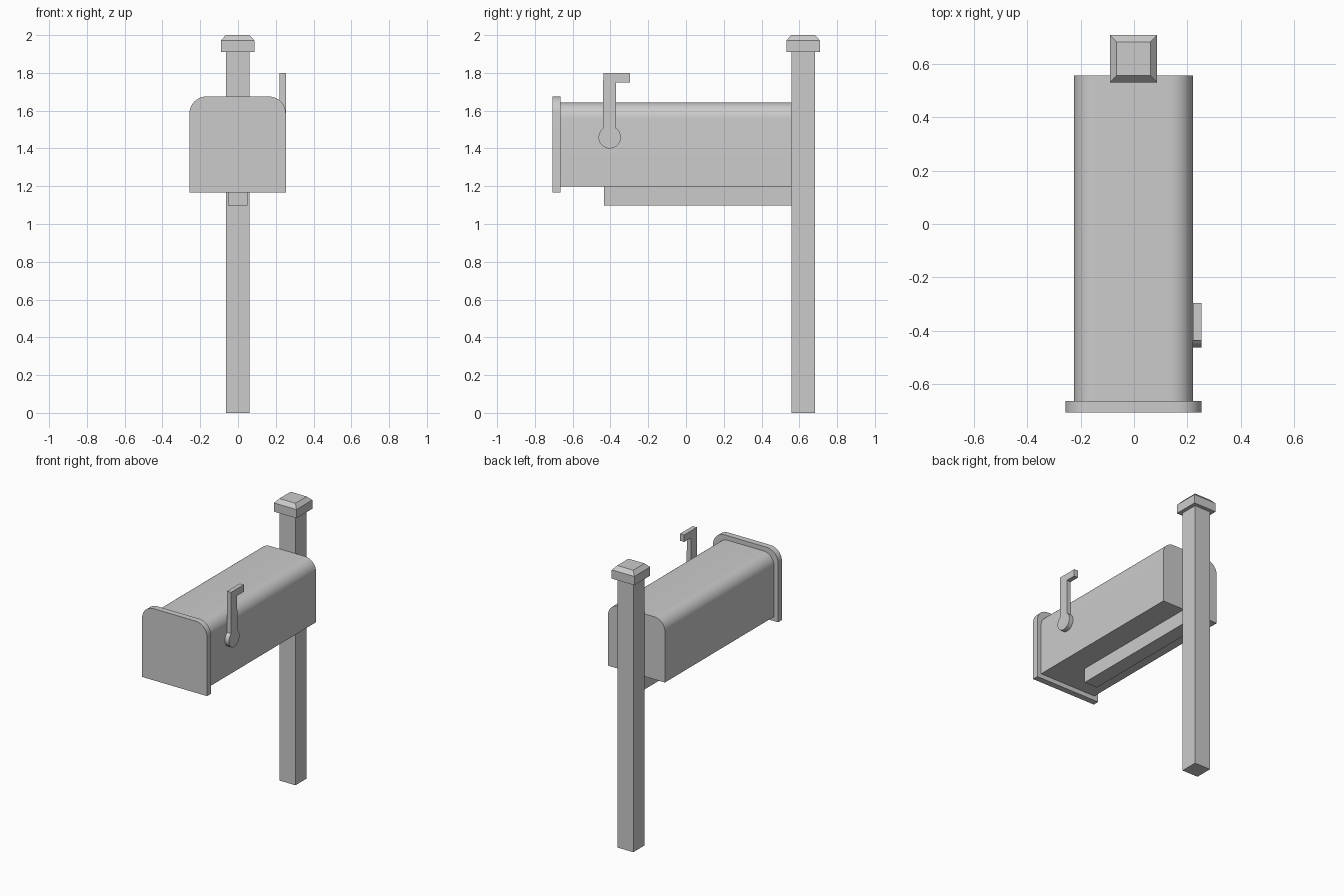
import bpy, bmesh
from math import sin, cos, pi, radians

cube = bpy.data.objects.get("Cube")
if cube:
    bpy.data.objects.remove(cube, do_unlink=True)

grey = bpy.data.materials.new("light grey")
grey.use_nodes = True
colour = (0.6, 0.6, 0.6, 1)
grey.diffuse_color = colour
grey.node_tree.nodes["Principled BSDF"].inputs["Base Color"].default_value = colour
CX = -0.002  # centre line of the box and post


def finish(name, bm, smooth=False):
    bmesh.ops.recalc_face_normals(bm, faces=bm.faces)
    mesh = bpy.data.meshes.new(name)
    bm.to_mesh(mesh)
    bm.free()
    mesh.materials.append(grey)
    obj = bpy.data.objects.new(name, mesh)
    bpy.context.collection.objects.link(obj)
    if smooth:
        bpy.ops.object.select_all(action="DESELECT")
        obj.select_set(True)
        bpy.context.view_layer.objects.active = obj
        bpy.ops.object.shade_smooth_by_angle(angle=radians(30))
    return obj


def loft(name, rings, smooth=False):
    """Skin matching rings of points and close both ends."""
    bm = bmesh.new()
    loops = [[bm.verts.new(p) for p in ring] for ring in rings]
    n = len(loops[0])
    for a, b in zip(loops, loops[1:]):
        for i in range(n):
            j = (i + 1) % n
            bm.faces.new((a[i], a[j], b[j], b[i]))
    bm.faces.new(loops[0])
    bm.faces.new(loops[-1])
    return finish(name, bm, smooth)


def square(half, y, z):
    return [(CX + sx * half, y + sy * half, z)
            for sx, sy in ((-1, -1), (1, -1), (1, 1), (-1, 1))]


def arch(half, bottom, top, radius, y, steps=10):
    """Upright outline with rounded top corners."""
    pts = [(CX - half, y, bottom), (CX + half, y, bottom)]
    for side, start in ((1, 0), (-1, pi / 2)):
        for i in range(steps + 1):
            a = start + i * pi / 2 / steps
            pts.append((CX + side * (half - radius) + radius * cos(a), y,
                        top - radius + radius * sin(a)))
    return pts


# Post and its chamfered cap
POST_Y = 0.62
loft("post", [square(0.0625, POST_Y, z) for z in (0, 1.92)])
loft("post_cap", [square(0.0885, POST_Y, 1.91), square(0.0885, POST_Y, 1.972),
                  square(0.063, POST_Y, 2.0)])

# Arm under the box
loft("support_arm", [[(CX + x, y, z) for x, z in
                      ((-0.051, 1.097), (0.051, 1.097), (0.051, 1.2), (-0.051, 1.2))]
                     for y in (-0.435, 0.56)])

# Box and door
loft("box_body", [arch(0.2235, 1.199, 1.643, 0.085, y) for y in (-0.67, 0.558)], True)
loft("box_door", [arch(0.255, 1.167, 1.675, 0.09, y) for y in (-0.708, -0.665)], True)

# Signal flag: round pivot, stem and a short tab in one outline
PIVOT_Y, PIVOT_Z, R = -0.404, 1.459, 0.059
gap = math_start = radians(36)
outline = [(-0.034, 1.8), (0.108, 1.8), (0.108, 1.75), (0.034, 1.75)]
steps = 28
for i in range(steps + 1):
    a = pi / 2 - gap - i * (2 * pi - 2 * gap) / steps
    outline.append((R * cos(a), PIVOT_Z + R * sin(a)))
loft("signal_flag", [[(x, PIVOT_Y + y, z) for y, z in outline]
                     for x in (0.221, 0.253)], True)
